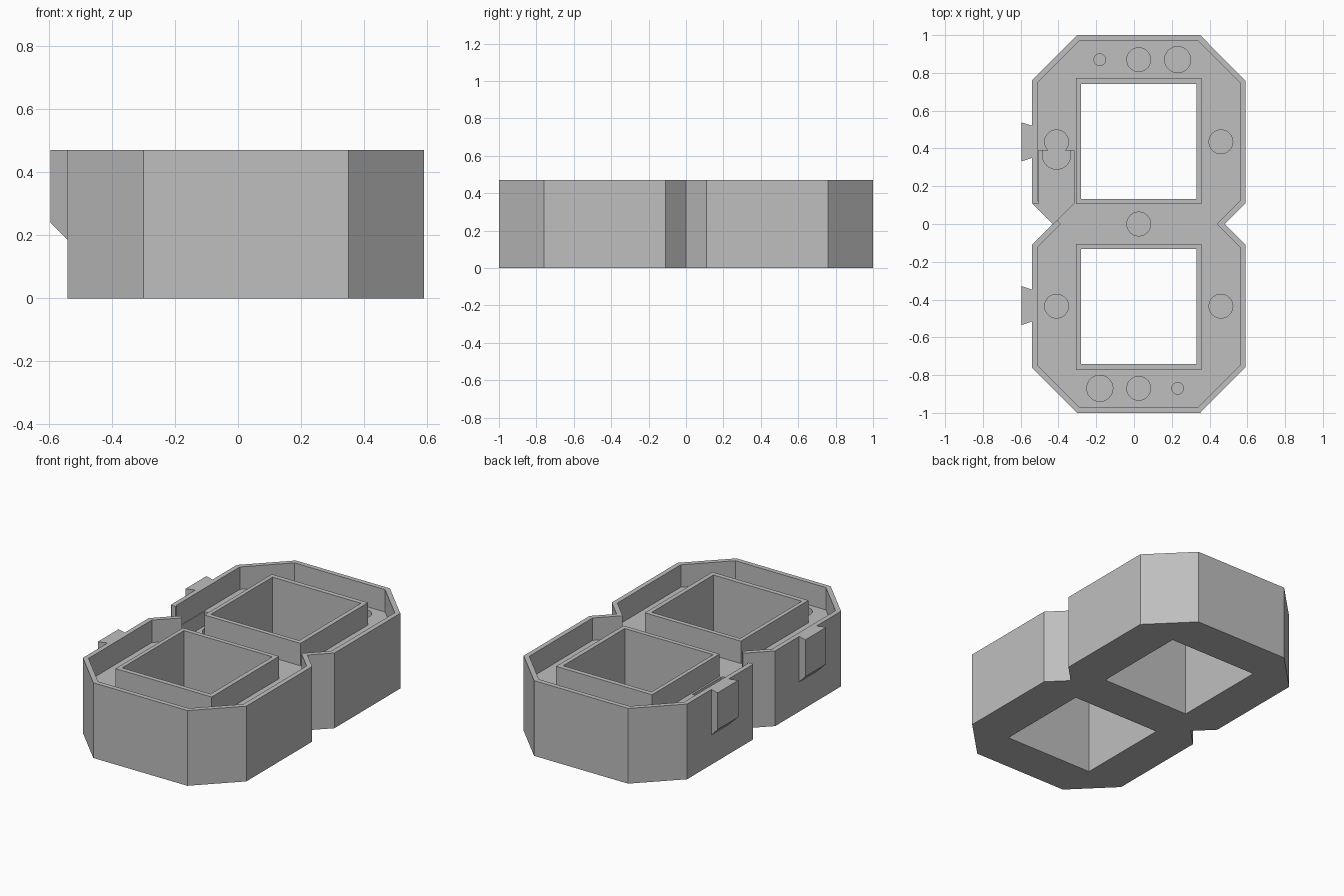
import bpy, bmesh

if "Cube" in bpy.data.objects:
    bpy.data.objects.remove(bpy.data.objects["Cube"], do_unlink=True)

TOP, FLOOR, HOLE_BOTTOM, SLOT_BOTTOM = 0.47, 0.33, 0.12, 0.24
ABOVE = 0.6          # cutters reach past the rim
CX = 0.025           # centre of the figure-eight body

grey = bpy.data.materials.new("plain_grey")
grey.use_nodes = True
grey.diffuse_color = (0.52, 0.52, 0.52, 1)
grey.node_tree.nodes["Principled BSDF"].inputs["Base Color"].default_value = (0.52, 0.52, 0.52, 1)


def finish(name, bm):
    bmesh.ops.recalc_face_normals(bm, faces=bm.faces)
    mesh = bpy.data.meshes.new(name)
    bm.to_mesh(mesh)
    bm.free()
    mesh.materials.append(grey)
    obj = bpy.data.objects.new(name, mesh)
    bpy.context.collection.objects.link(obj)
    return obj


def prism(name, outline, z0, z1):
    bm = bmesh.new()
    face = bm.faces.new([bm.verts.new((x, y, z0)) for x, y in outline])
    ext = bmesh.ops.extrude_face_region(bm, geom=[face])["geom"]
    verts = [v for v in ext if isinstance(v, bmesh.types.BMVert)]
    bmesh.ops.translate(bm, verts=verts, vec=(0, 0, z1 - z0))
    return finish(name, bm)


def rect(x0, x1, y0, y1):
    return [(x0, y0), (x1, y0), (x1, y1), (x0, y1)]


def hull(name, points):
    bm = bmesh.new()
    for p in points:
        bm.verts.new(p)
    bmesh.ops.convex_hull(bm, input=bm.verts)
    bmesh.ops.dissolve_limit(bm, angle_limit=0.01, verts=bm.verts, edges=bm.edges)
    return finish(name, bm)


def cylinder(name, x, y, r, z0, z1):
    bm = bmesh.new()
    bmesh.ops.create_cone(bm, cap_ends=True, segments=40, radius1=r, radius2=r, depth=z1 - z0)
    bmesh.ops.translate(bm, verts=bm.verts, vec=(x, y, (z0 + z1) / 2))
    return finish(name, bm)


def combine(target, tool, operation):
    """Boolean the tool into the target, then drop the tool."""
    tool.hide_render = True
    mod = target.modifiers.new("bool", "BOOLEAN")
    mod.object, mod.operation, mod.solver = tool, operation, "EXACT"
    bpy.context.view_layer.update()
    graph = bpy.context.evaluated_depsgraph_get()
    mesh = bpy.data.meshes.new_from_object(target.evaluated_get(graph))
    target.modifiers.clear()
    target.data = mesh
    bpy.data.objects.remove(tool, do_unlink=True)


def figure_eight(quarter):
    """Mirror one quarter outline (notch to top edge) into the full eight."""
    right = quarter + [(x, -y) for x, y in reversed(quarter[1:])]
    n = len(quarter)
    upper = right[:n]
    lower = right[n:]
    left_upper = [(-x, y) for x, y in reversed(upper)]
    left_lower = [(-x, y) for x, y in reversed(lower)]
    loop = upper + left_upper + left_lower + lower
    return [(x + CX, y) for x, y in loop]


# Chamfered figure-eight block with an open tray on top
body = prism("segment_housing", figure_eight(
    [(0.455, 0), (0.565, 0.11), (0.565, 0.76), (0.325, 1)]), 0, TOP)
tray = prism("tray_cutter", figure_eight(
    [(0.413, 0), (0.535, 0.122), (0.535, 0.748), (0.313, 0.97)]), FLOOR, ABOVE)
combine(body, tray, "DIFFERENCE")

# Cable slot opening through the left notch wall
slot = prism("slot_cutter", [(-0.505, 0.39), (-0.318, 0.39), (-0.318, 0.11),
                             (-0.43, -0.002), (-0.52, 0.03), (-0.535, 0.105),
                             (-0.505, 0.105)], SLOT_BOTTOM, ABOVE)
combine(body, slot, "DIFFERENCE")

# Raised frames around the two square windows
for side in (1, -1):
    lo, hi = sorted((side * 0.105, side * 0.772))
    combine(body, prism("frame", rect(-0.306, 0.358, lo, hi), 0.2, TOP), "UNION")
    lo, hi = sorted((side * 0.133, side * 0.742))
    combine(body, prism("window", rect(-0.281, 0.33, lo, hi), -0.1, ABOVE), "DIFFERENCE")

# Blind round holes in the tray floor
holes = [(CX, 0, 0.063)]
for s in (1, -1):
    holes += [(CX, s * 0.87, 0.063), (CX + s * 0.206, s * 0.87, 0.069),
              (CX - s * 0.206, s * 0.87, 0.031),
              (CX - 0.435, s * 0.435, 0.063), (CX + 0.435, s * 0.435, 0.063)]
for x, y, r in holes:
    combine(body, cylinder("hole", x, y, r, HOLE_BOTTOM, FLOOR + 0.05), "DIFFERENCE")

# Wider pocket where the slot meets its hole
pocket = cylinder("pocket", -0.41, 0.365, 0.075, HOLE_BOTTOM, SLOT_BOTTOM + 0.04)
combine(pocket, prism("trim", rect(-0.6, -0.2, 0.39, 0.6), 0, ABOVE), "DIFFERENCE")
combine(body, pocket, "DIFFERENCE")

# Dovetail tabs with a sloped underside
for name, y in (("rear_dovetail_tab", 0.435), ("front_dovetail_tab", -0.432)):
    points = []
    for x, half, z in ((-0.54, 0.085, 0.185), (-0.595, 0.103, 0.24)):
        points += [(x, y + s * half, h) for s in (1, -1) for h in (z, TOP)]
    hull(name, points)
